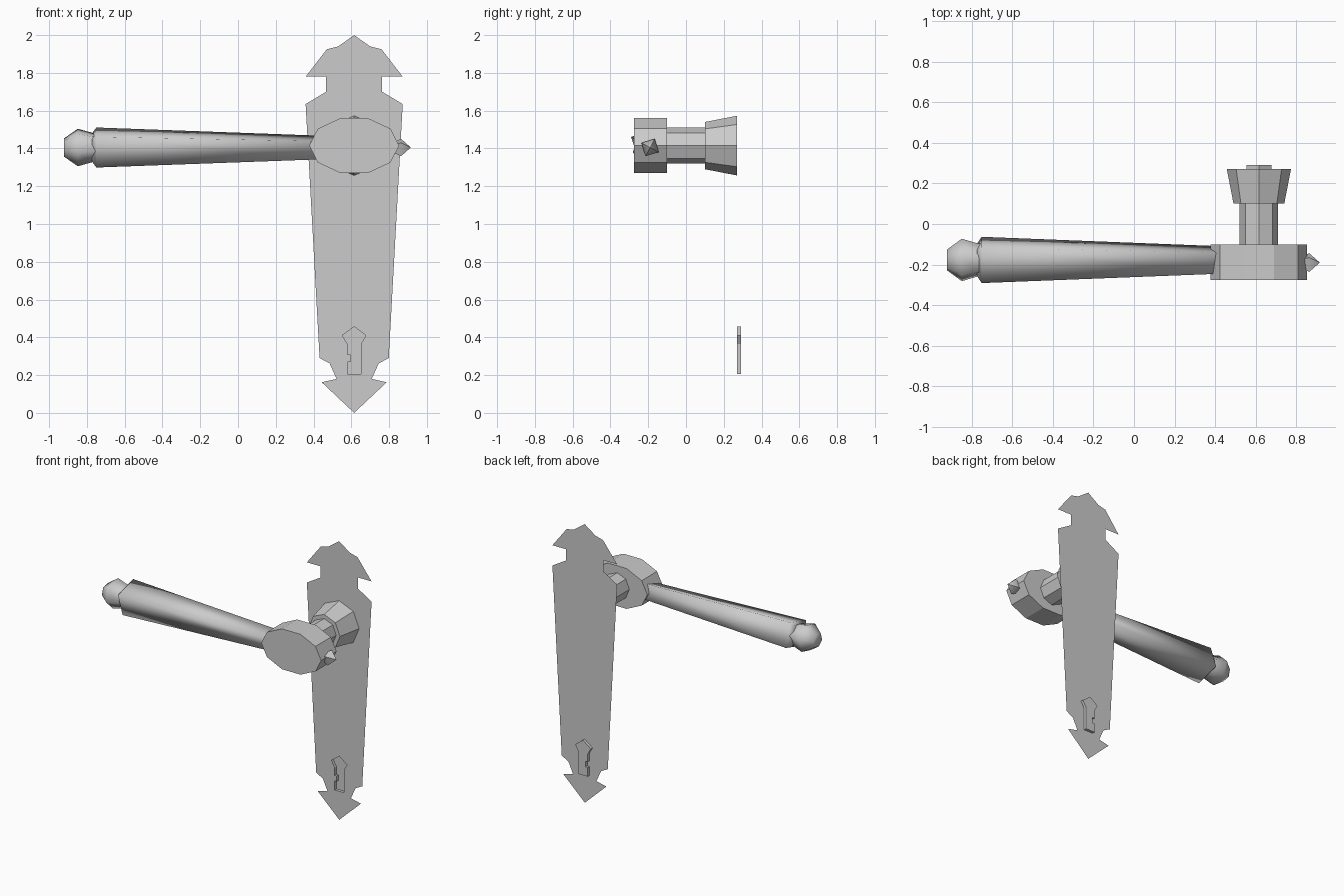
import bpy, bmesh
from math import cos, sin, pi, radians
from mathutils import Vector

if "Cube" in bpy.data.objects:
    bpy.data.objects.remove(bpy.data.objects["Cube"])

metal = bpy.data.materials.new("grey metal")
metal.use_nodes = True
GREY = (0.6, 0.6, 0.6, 1)
metal.diffuse_color = GREY
metal.node_tree.nodes["Principled BSDF"].inputs["Base Color"].default_value = GREY

CX = 0.615        # plate centre line
PLATE_Y = 0.27    # plane of the plate
AXIS_Z = 1.415    # spindle height


def finish(name, bm, smooth=None):
    mesh = bpy.data.meshes.new(name)
    bm.to_mesh(mesh)
    bm.free()
    mesh.materials.append(metal)
    ob = bpy.data.objects.new(name, mesh)
    bpy.context.collection.objects.link(ob)
    if smooth:
        bpy.ops.object.select_all(action="DESELECT")
        ob.select_set(True)
        bpy.context.view_layer.objects.active = ob
        bpy.ops.object.shade_smooth_by_angle(angle=radians(smooth))
    return ob


def turned(name, axis, centre, profile, sides, start=0, squash=1, smooth=None):
    """Loft polygon rings (position, radius) along the x or y axis."""
    bm = bmesh.new()
    rings = []
    for pos, rad in profile:
        ring = []
        for i in range(sides):
            a = radians(start) + 2 * pi * i / sides
            u, v = rad * cos(a), rad * sin(a) * squash
            p = (pos, centre[0] + u, centre[1] + v) if axis == "x" else (centre[0] + u, pos, centre[1] + v)
            ring.append(bm.verts.new(p))
        rings.append(ring)
    for r, s in zip(rings, rings[1:]):
        for i in range(sides):
            j = (i + 1) % sides
            bm.faces.new((r[i], r[j], s[j], s[i]))
    bm.faces.new(rings[0])
    bm.faces.new(rings[-1])
    bmesh.ops.remove_doubles(bm, verts=bm.verts, dist=0.0005)
    bmesh.ops.recalc_face_normals(bm, faces=bm.faces)
    return finish(name, bm, smooth)


# Back plate: mirrored outline sheet with a sunken keyhole
half = [(0, 2.0), (0.085, 1.94), (0.145, 1.925), (0.257, 1.78), (0.148, 1.78), (0.148, 1.70),
        (0.257, 1.635), (0.183, 0.29), (0.13, 0.262), (0.093, 0.18), (0.172, 0.162), (0, 0.0)]
outline = half + [(-x, z) for x, z in reversed(half[1:-1])]
keyhole = [(0, 0.457), (0.062, 0.41), (0.036, 0.365), (0.036, 0.205), (-0.036, 0.205),
           (-0.036, 0.27), (-0.02, 0.27), (-0.02, 0.31), (-0.036, 0.31), (-0.036, 0.365), (-0.062, 0.41)]

bm = bmesh.new()


def loop(points, y):
    verts = [bm.verts.new((CX + x, y, z)) for x, z in points]
    edges = [bm.edges.new((a, b)) for a, b in zip(verts, verts[1:] + verts[:1])]
    return verts, edges


outer, outer_edges = loop(outline, PLATE_Y)
rim, rim_edges = loop(keyhole, PLATE_Y)
bmesh.ops.triangle_fill(bm, use_beauty=True, edges=outer_edges + rim_edges, normal=Vector((0, -1, 0)))
floor = [bm.verts.new(v.co + Vector((0, 0.02, 0))) for v in rim]
for i in range(len(rim)):
    j = (i + 1) % len(rim)
    bm.faces.new((rim[i], rim[j], floor[j], floor[i]))
bm.faces.new(floor)
bmesh.ops.recalc_face_normals(bm, faces=bm.faces)
if sum(f.normal.y * f.calc_area() for f in bm.faces) > 0:
    bmesh.ops.reverse_faces(bm, faces=bm.faces)
finish("back_plate", bm)

# Spindle: flared rose, neck and oval hub
turned("rose", "y", (CX, AXIS_Z), [(0.10, 0.125), (PLATE_Y, 0.158)], 8)
turned("neck", "y", (CX, AXIS_Z), [(-0.12, 0.095), (0.12, 0.095)], 8)
turned("hub", "y", (CX, AXIS_Z), [(-0.275, 0.238), (-0.10, 0.238)], 10, squash=0.64)

# Lever: tapered square bar, twisted about its length
BAR = (-0.177, 1.405)
turned("lever", "x", BAR, [(-0.772, 0.092), (-0.75, 0.129), (0.42, 0.077)], 4,
       start=62, squash=0.93, smooth=95)

# Finials at both ends
turned("grip_finial", "x", BAR, [(-0.922, 0.052), (-0.848, 0.108), (-0.772, 0.085), (-0.74, 0.085)], 6,
       start=15, squash=0.95, smooth=65)
turned("hub_finial", "x", (-0.19, 1.405), [(0.82, 0.03), (0.863, 0.052), (0.915, 0)], 4,
       start=62, smooth=60)
